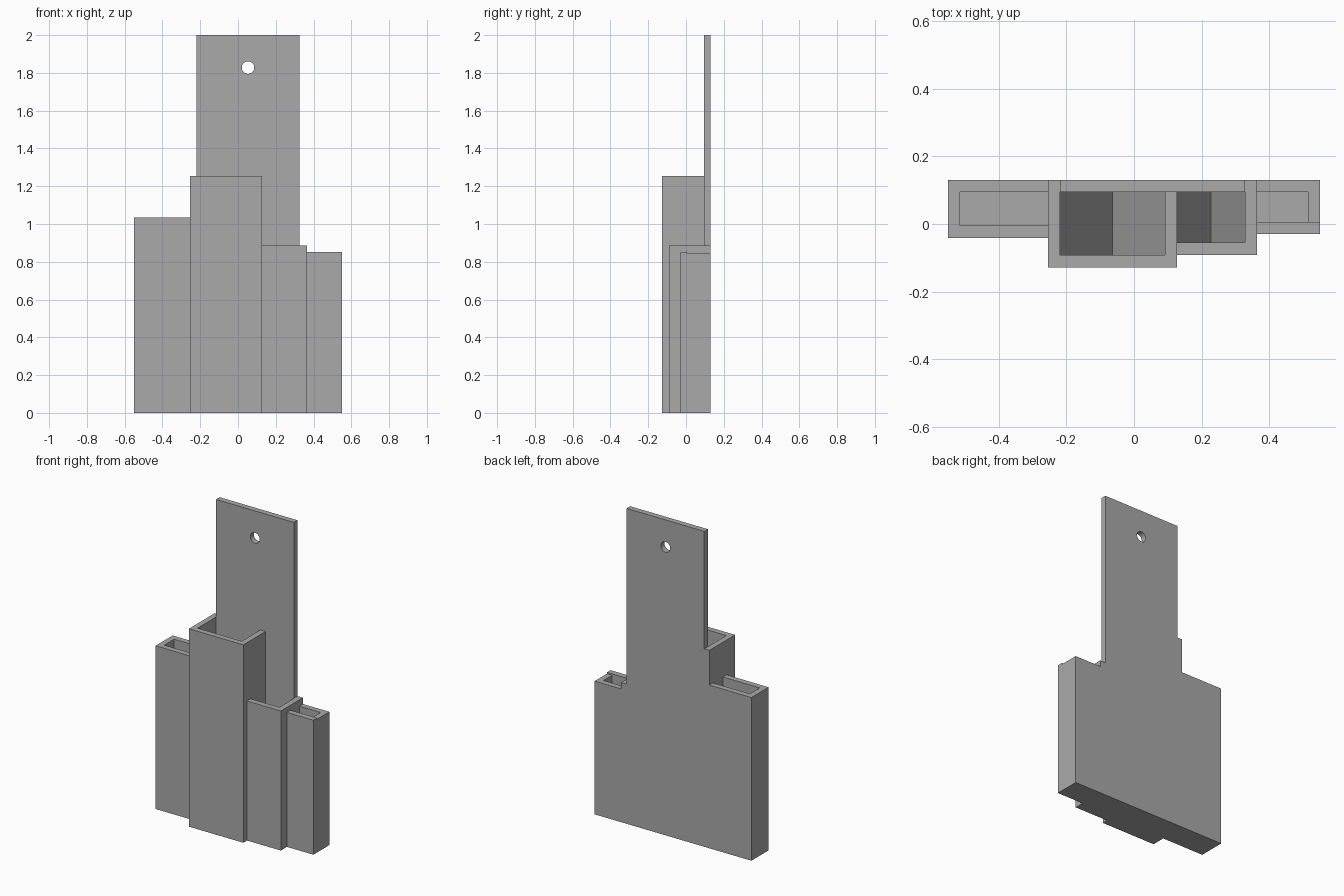
import bpy, bmesh, math

if "Cube" in bpy.data.objects:
    bpy.data.objects.remove(bpy.data.objects["Cube"], do_unlink=True)

grey = bpy.data.materials.new("plain grey")
grey.use_nodes = True
colour = (0.4, 0.4, 0.4, 1)
grey.diffuse_color = colour
grey.node_tree.nodes["Principled BSDF"].inputs["Base Color"].default_value = colour

BACK, INNER, WALL = 0.13, 0.094, 0.036


def slab(name, outline, y0, y1):
    """Extrude an outline of (x, z) points from y0 to y1."""
    bm = bmesh.new()
    face = bm.faces.new([bm.verts.new((x, y0, z)) for x, z in outline])
    new = bmesh.ops.extrude_face_region(bm, geom=[face])["geom"]
    moved = [v for v in new if isinstance(v, bmesh.types.BMVert)]
    bmesh.ops.translate(bm, verts=moved, vec=(0, y1 - y0, 0))
    bmesh.ops.recalc_face_normals(bm, faces=bm.faces)
    mesh = bpy.data.meshes.new(name)
    bm.to_mesh(mesh)
    bm.free()
    mesh.materials.append(grey)
    ob = bpy.data.objects.new(name, mesh)
    bpy.context.collection.objects.link(ob)
    return ob


def panel(name, x0, x1, z1, y0, y1):
    return slab(name, [(x0, 0), (x1, 0), (x1, z1), (x0, z1)], y0, y1)


def pocket(name, x0, x1, front, height, walls, side_height=None, dip=0):
    """Open-topped pocket; walls lists which sides it owns, dip makes a V floor."""
    side = side_height or height
    inside = front + WALL
    panel(name + "_front", x0, x1, height, front, inside)
    if "right" in walls:
        panel(name + "_right_wall", x0, x0 + WALL, side, inside, INNER)
        x0 += WALL
    if "left" in walls:
        panel(name + "_left_wall", x1 - WALL, x1, side, inside, INNER)
        x1 -= WALL
    top = WALL + dip
    floor = [(x0, 0), (x1, 0), (x1, top), ((x0 + x1) / 2, WALL), (x0, top)]
    slab(name + "_floor", floor, inside, INNER)


# Back plate: stepped outline that closes the back of every pocket
back_plate = slab("back_plate", [
    (-0.55, 0), (0.55, 0), (0.55, 0.845), (0.364, 0.845), (0.364, 0.885),
    (0.326, 0.885), (0.326, 2), (-0.219, 2), (-0.219, 1.255),
    (-0.255, 1.255), (-0.255, 1.035), (-0.55, 1.035)], INNER, BACK)

# Hanging hole
bpy.ops.mesh.primitive_cylinder_add(vertices=32, radius=0.033, depth=0.3,
                                    location=(0.053, 0.11, 1.828),
                                    rotation=(math.pi / 2, 0, 0))
cutter = bpy.context.object
cutter.hide_render = True
hole = back_plate.modifiers.new("hanging_hole", "BOOLEAN")
hole.operation = "DIFFERENCE"
hole.object = cutter
bpy.context.view_layer.objects.active = back_plate
bpy.ops.object.modifier_apply(modifier=hole.name)
bpy.data.objects.remove(cutter, do_unlink=True)

# Pockets from the right end to the left end
pocket("right_end_pocket", -0.55, -0.255, -0.041, 1.035, ["right"])
pocket("tall_pocket", -0.255, 0.127, -0.128, 1.255, ["right", "left"], dip=0.28)
pocket("short_pocket", 0.127, 0.364, -0.091, 0.885, ["left"], dip=0.28)
pocket("left_end_pocket", 0.364, 0.55, -0.03, 0.853, ["left"], side_height=0.845)
